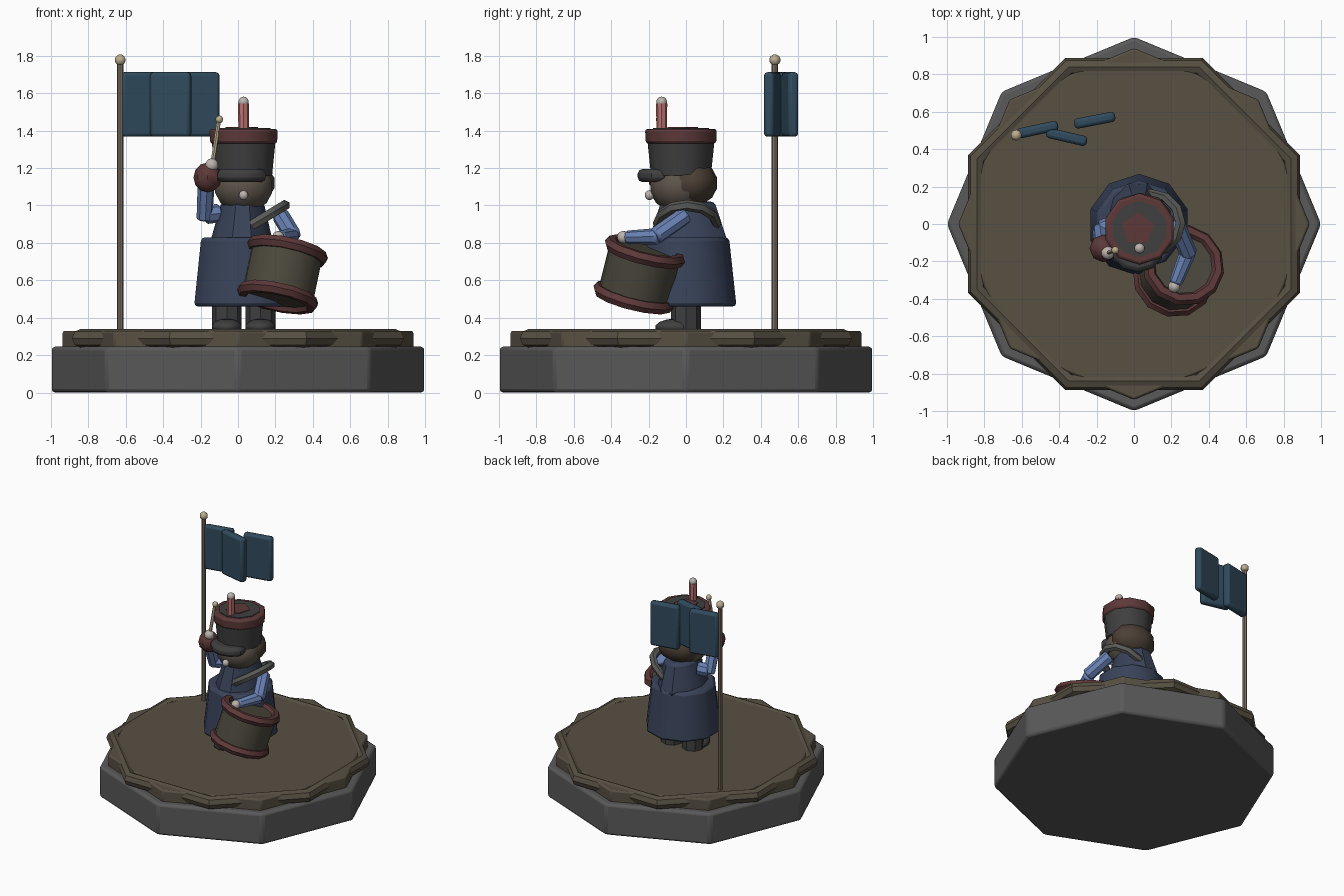
import bpy
from math import radians, pi
from mathutils import Vector

if "Cube" in bpy.data.objects:
    bpy.data.objects.remove(bpy.data.objects["Cube"])

MATS = {}
COLORS = {
    "stone": (.10, .10, .10), "earth": (.095, .08, .055), "coat": (.04, .055, .10),
    "sleeve": (.14, .22, .45), "red": (.11, .04, .04), "felt": (.05, .05, .05),
    "skin": (.11, .09, .07), "hair": (.07, .05, .035), "wood": (.22, .17, .13),
    "brass": (.5, .42, .28), "flag": (.03, .07, .11), "pale": (.5, .45, .42),
    "plume": (.5, .17, .16), "strap": (.10, .10, .095), "shell": (.07, .065, .045),
}


def finish(name, color, bevel=0, segs=2, angle=40):
    o = bpy.context.object
    o.name = name
    if color not in MATS:
        MATS[color] = bpy.data.materials.new(color)
        MATS[color].diffuse_color = (*COLORS[color], 1)
    o.data.materials.append(MATS[color])
    if bevel:
        bpy.ops.object.transform_apply(location=False, rotation=False, scale=True)
        m = o.modifiers.new("bevel", 'BEVEL')
        m.width, m.segments = bevel, segs
        m.limit_method, m.angle_limit = 'ANGLE', radians(50)
        if color in ("stone", "earth"):
            m.angle_limit = radians(40)
    bpy.ops.object.shade_smooth_by_angle(angle=radians(angle))
    return o


def cone(name, color, p, q, r1, r2=None, n=8, bevel=0, sy=1):
    """Tapered cylinder running from p to q."""
    p, q = Vector(p), Vector(q)
    d = q - p
    rot = d.to_track_quat('Z', 'Y').to_euler() if abs(d.x) + abs(d.y) > 1e-5 else (0, 0, 0)
    bpy.ops.mesh.primitive_cone_add(vertices=n, radius1=r1, radius2=r1 if r2 is None else r2,
                                    depth=d.length, location=(p + q) / 2, rotation=rot)
    bpy.context.object.scale.y = sy
    return finish(name, color, bevel)


def ball(name, color, loc, size, segs=10, rings=7):
    bpy.ops.mesh.primitive_uv_sphere_add(segments=segs, ring_count=rings, radius=1, location=loc)
    bpy.context.object.scale = size if isinstance(size, tuple) else (size,) * 3
    return finish(name, color)


def ring(name, color, loc, major, minor, n=10, rot=(0, 0, 0), scale=(1, 1, 1), m=6):
    bpy.ops.mesh.primitive_torus_add(major_segments=n, minor_segments=m, major_radius=major,
                                     minor_radius=minor, location=loc, rotation=rot)
    bpy.context.object.scale = scale
    return finish(name, color)


# octagonal plinth with a turned earth tier and rim
cone("plinth", "stone", (0, 0, 0), (0, 0, .245), 1.0, n=8, bevel=.02)
cone("ground_tier", "earth", (0, 0, .23), (0, 0, .33), .94, n=8, bevel=.012)
ring("ground_rim", "earth", (0, 0, .29), .91, .05, n=8, rot=(0, 0, pi / 8), m=8)

# flag pole, finial and three rippled cloth panels
cone("flag_pole", "wood", (-.63, .475, .32), (-.63, .475, 1.77), .017, n=8)
ball("pole_finial", "brass", (-.63, .475, 1.778), .03)
for i, (x, y, a) in enumerate([(-.515, .505, 12), (-.36, .465, -13), (-.21, .555, 11)]):
    bpy.ops.mesh.primitive_cube_add(size=1, location=(x, y, 1.54), rotation=(0, 0, radians(a)))
    bpy.context.object.scale = (.222, .055, .345)
    finish(f"flag_panel_{i + 1}", "flag", .018)

# legs and boots
for side, x in (("right", -.06), ("left", .12)):
    cone(f"{side}_leg", "felt", (x, 0, .33), (x, 0, .52), .08, n=8)
    ball(f"{side}_boot", "felt", (x, -.055, .35), (.085, .11, .045))

# coat skirt and torso
cone("coat_skirt", "coat", (.027, -.005, .46), (.027, -.005, .83), .275, .235, n=10, bevel=.02)
cone("coat_torso", "coat", (.02, .01, .80), (.025, .01, 1.02), .225, .15, n=10, bevel=.02, sy=.75)
ring("shoulder_strap", "strap", (.09, .005, .905), .185, .03, n=12,
     rot=(0, radians(-31), 0), scale=(1, .85, 1))

# head, hair and nose
ball("head", "skin", (.03, -.035, 1.10), (.165, .16, .14))
ball("hair", "hair", (.035, .03, 1.12), (.172, .14, .125))
ball("nose", "pale", (.03, -.195, 1.055), .026)

# tall hat with peak, red crown band and plume
cx, cy = .03, -.027
cone("hat_body", "felt", (cx, cy, 1.16), (cx, cy, 1.40), .16, .185, n=10)
cone("hat_peak", "felt", (cx - .01, -.15, 1.125), (cx - .01, -.15, 1.195), .135, n=10, bevel=.025, sy=.8)
cone("hat_band", "red", (cx, cy, 1.33), (cx, cy, 1.41), .188, .192, n=10, bevel=.015)
cone("hat_top", "felt", (cx, cy, 1.38), (cx, cy, 1.415), .15, n=10)
cone("hat_top_patch", "red", (cx - .01, cy, 1.40), (cx - .01, cy, 1.42), .09, n=5)
cone("plume", "plume", (cx, -.13, 1.40), (cx, -.13, 1.545), .028, .03, n=8)
ball("plume_tip", "pale", (cx, -.13, 1.553), .029)

# raised arm with red cuff and drumstick
cone("raised_upper_arm", "sleeve", (-.10, .0, .96), (-.175, -.03, .95), .05, n=8, bevel=.012)
cone("raised_forearm", "sleeve", (-.18, -.03, .925), (-.17, -.11, 1.12), .042, .046, n=8, bevel=.012)
ball("raised_cuff", "red", (-.163, -.13, 1.15), (.075, .075, .08), 8, 6)
ball("raised_hand", "pale", (-.14, -.155, 1.215), .037)
cone("drumstick", "brass", (-.14, -.155, 1.20), (-.102, -.14, 1.455), .012, n=6)
ball("drumstick_tip", "brass", (-.10, -.14, 1.46), .021)

# lowered arm resting on the drum
cone("lowered_upper_arm", "sleeve", (.225, .0, .95), (.295, -.165, .835), .047, n=8, bevel=.012)
cone("lowered_forearm", "sleeve", (.29, -.145, .835), (.22, -.32, .83), .045, .035, n=8, bevel=.012)
ball("lowered_hand", "pale", (.215, -.335, .83), .034)

# tilted drum: shell between two rims
mid, axis = Vector((.237, -.25, .632)), Vector((.21, .25, 1)).normalized()
turn = axis.to_track_quat('Z', 'Y').to_euler()
cone("drum_shell", "shell", mid - axis * .135, mid + axis * .135, .195, n=12)
for label, s in (("top", 1), ("bottom", -1)):
    ring(f"drum_{label}_rim", "red", mid + axis * .128 * s, .19, .035, n=12, rot=turn)

for m in bpy.data.materials:
    if m.users and not m.is_grease_pencil:
        m.use_nodes = True
        m.node_tree.nodes["Principled BSDF"].inputs["Base Color"].default_value = m.diffuse_color
